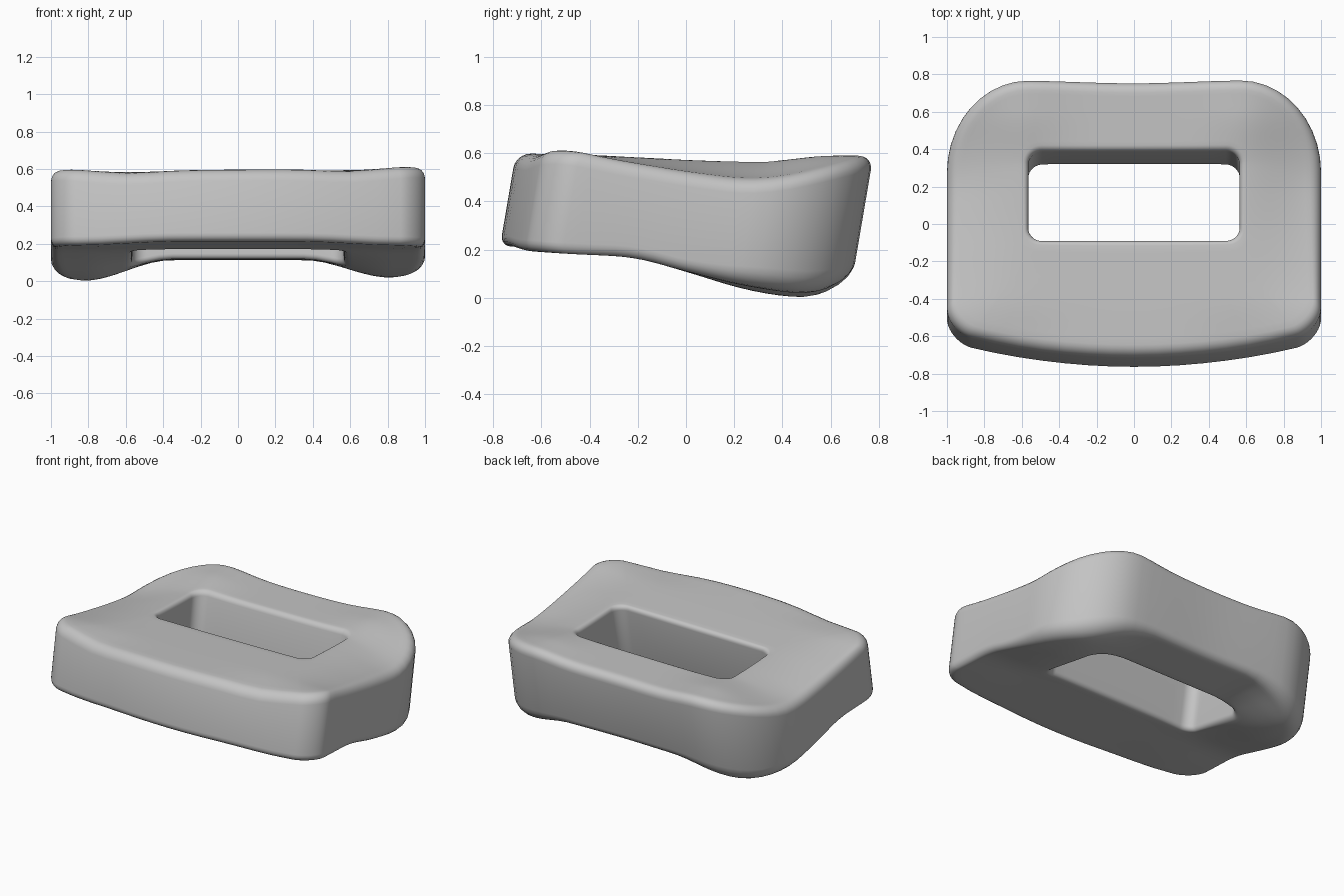
import bpy, bmesh, math
from mathutils import Vector

cube = bpy.data.objects.get("Cube")
if cube:
    bpy.data.objects.remove(cube)


def smoothstep(a, b, v):
    t = min(max((v - a) / (b - a), 0), 1)
    return t * t * (3 - 2 * t)


def linear(keys, v):
    if v <= keys[0][0]:
        return keys[0][1]
    for (a, p), (b, q) in zip(keys, keys[1:]):
        if v <= b:
            return p + (q - p) * (v - a) / (b - a)
    return keys[-1][1]


def soft(keys, v):
    # Averaging neighbouring samples rounds off the kinks
    return sum(linear(keys, v + i * 0.04) for i in range(-2, 3)) / 5


# Height profiles along y, at the middle and at the sides
TOP_MID = [(-0.75, 0.6), (-0.4, 0.588), (0, 0.567), (0.25, 0.56), (0.75, 0.56)]
TOP_SIDE = [(-0.72, 0.6), (-0.52, 0.612), (-0.3, 0.565), (0, 0.515),
            (0.25, 0.482), (0.4, 0.49), (0.75, 0.56)]
LOW_MID = [(-0.75, 0.215), (-0.4, 0.188), (-0.16, 0.17), (0.1, 0.14),
           (0.3, 0.118), (0.7, 0.112)]
LOW_SIDE = [(-0.75, 0.2), (-0.5, 0.182), (-0.22, 0.17), (0, 0.11),
            (0.25, 0.035), (0.45, 0), (0.58, 0), (0.75, 0.04)]


def top_height(x, y):
    s = smoothstep(0.55, 1, abs(x))
    z = soft(TOP_MID, y) * (1 - s) + soft(TOP_SIDE, y) * s
    bump = math.exp(-((abs(x) - 0.6) / 0.2) ** 2)
    z += bump * (0.025 * smoothstep(0.3, 0.6, y) - 0.015 * smoothstep(0.4, 0.7, -y))
    return z + 0.008 * x


def low_height(x, y):
    s = smoothstep(0.35, 0.82, abs(x))
    z = soft(LOW_MID, y) * (1 - s) + soft(LOW_SIDE, y) * s
    return z + 0.01 * (x + 1) * s * smoothstep(-0.1, 0.4, y)


def rounded_loop(back, front, arc=10, side=14):
    """Counter-clockwise outline from back and front corners (cx, cy, rx, ry)."""
    corners = []
    for quarter, (cx, cy, rx, ry) in enumerate((back, back, front, front)):
        mirror = -1 if quarter in (1, 2) else 1
        angles = [math.pi / 2 * (quarter + i / arc) for i in range(arc + 1)]
        corners.append([Vector((mirror * cx + rx * math.cos(a), cy + ry * math.sin(a)))
                        for a in angles])
    loop = []
    for i, corner in enumerate(corners):
        loop += corner
        after = corners[(i + 1) % 4][0]
        loop += [corner[-1].lerp(after, k / side) for k in range(1, side)]
    return loop


outer = rounded_loop((0.57, 0.3, 0.43, 0.47), (0.87, -0.45, 0.13, 0.264))
inner = rounded_loop((0.49, 0.32, 0.075, 0.07), (0.49, -0.02, 0.075, 0.07))

# Bow the front edge forward and hollow the back edge slightly
for p in outer:
    if p.y < -0.45:
        p.y += 0.14 * p.x ** 2 * (-0.45 - p.y) / 0.264
    elif p.y > 0.7:
        p.y -= 0.01 * (1 - smoothstep(0, 0.5, abs(p.x)))


def strip(length, r_in, r_out, steps=5, rows=14):
    """Distance from the hole and edge rounding, from inner to outer wall."""
    arcs = [math.pi / 2 * i / steps for i in range(steps + 1)]
    pts = [(r_in * (1 - math.cos(a)), r_in * (1 - math.sin(a))) for a in arcs]
    flat = length - r_in - r_out
    pts += [(r_in + flat * i / rows, 0) for i in range(1, rows)]
    pts += [(length - r_out * (1 - math.cos(a)), r_out * (1 - math.sin(a)))
            for a in reversed(arcs)]
    return pts


def section(p_in, p_out):
    across = p_out - p_in
    length = across.length
    leg = smoothstep(0, 0.5, p_out.y) * smoothstep(0.3, 0.8, abs(p_out.x))
    ring = []
    for d, drop in strip(length, 0.03, 0.06):
        p = p_in + across * (d / length)
        ring.append((p.x, p.y, top_height(p.x, p.y) - drop))
    for d, drop in reversed(strip(length, 0.03, 0.045 + 0.045 * leg)):
        p = p_in + across * (d / length)
        ring.append((p.x, p.y, low_height(p.x, p.y - 0.07) + drop))
    # The whole body leans back as it rises
    return [(x, y + 0.17 * (z - 0.55), z) for x, y, z in ring]


# Ring-shaped body
bm = bmesh.new()
rings = [[bm.verts.new(co) for co in section(a, b)] for a, b in zip(inner, outer)]
for i, ring in enumerate(rings):
    following = rings[(i + 1) % len(rings)]
    for j in range(len(ring)):
        k = (j + 1) % len(ring)
        bm.faces.new((ring[j], ring[k], following[k], following[j]))
bmesh.ops.recalc_face_normals(bm, faces=bm.faces)
mesh = bpy.data.meshes.new("ring_body")
bm.to_mesh(mesh)
bm.free()
mesh.shade_smooth()

body = bpy.data.objects.new("ring_body", mesh)
bpy.context.collection.objects.link(body)

grey = bpy.data.materials.new("plain grey")
grey.use_nodes = True
colour = (0.55, 0.55, 0.55, 1)
grey.diffuse_color = colour
grey.node_tree.nodes["Principled BSDF"].inputs["Base Color"].default_value = colour
mesh.materials.append(grey)
